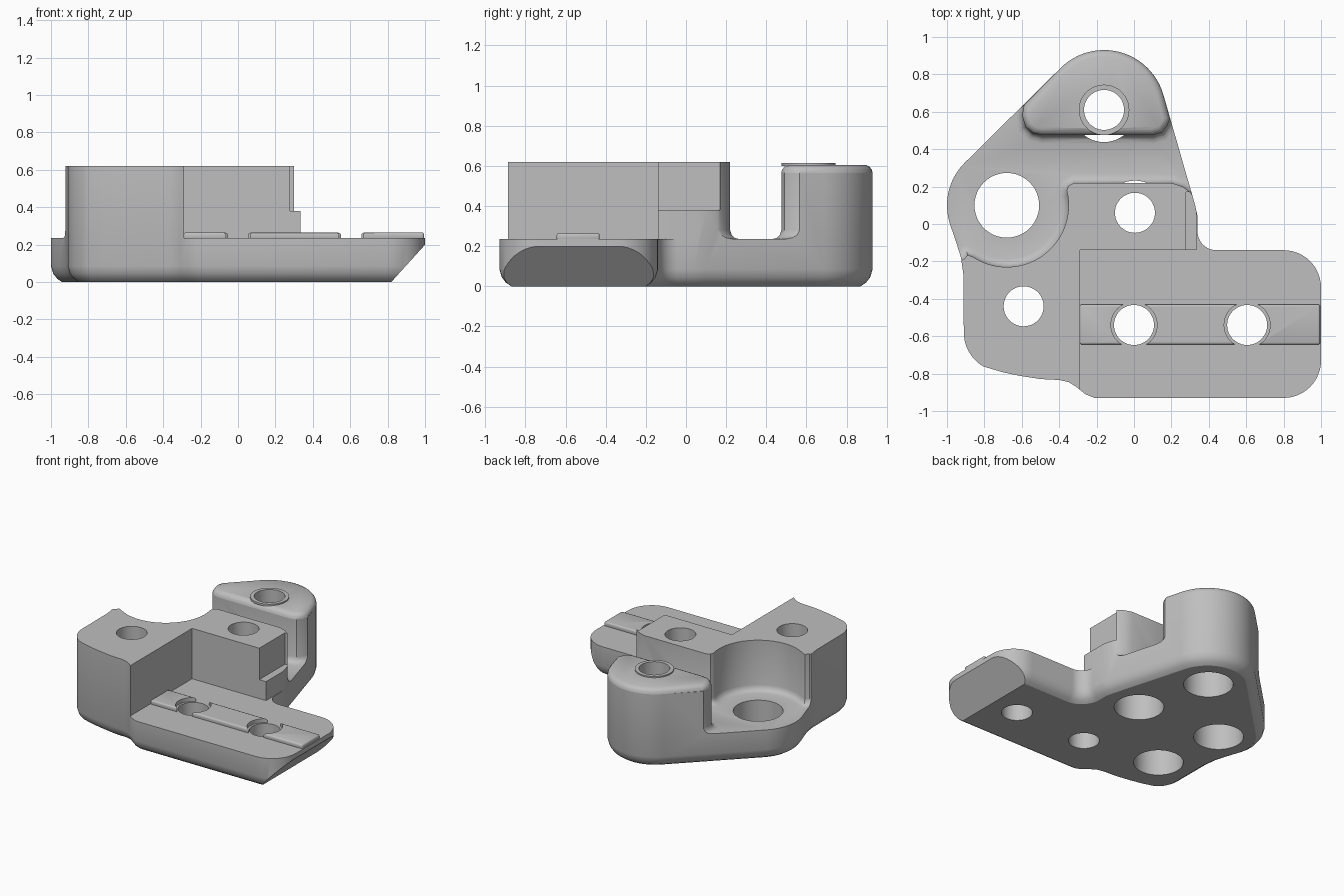
import bpy, bmesh, math
from mathutils import Vector, Matrix

cube = bpy.data.objects.get("Cube")
if cube:
    bpy.data.objects.remove(cube, do_unlink=True)

# Material
grey = bpy.data.materials.new("plain grey")
grey.use_nodes = True
GREY = (0.52, 0.52, 0.52, 1)
grey.diffuse_color = GREY
grey.node_tree.nodes["Principled BSDF"].inputs["Base Color"].default_value = GREY


def arc(cx, cy, r, a0, a1, n=12):
    angles = [math.radians(a0 + (a1 - a0) * i / n) for i in range(n + 1)]
    return [(cx + r * math.cos(a), cy + r * math.sin(a)) for a in angles]


def inset(points, d):
    """Move a counter-clockwise outline inwards by d."""
    out = []
    for i, p in enumerate(points):
        p = Vector(p)
        a = (p - Vector(points[i - 1])).normalized()
        b = (Vector(points[(i + 1) % len(points)]) - p).normalized()
        na, nb = Vector((-a.y, a.x)), Vector((-b.y, b.x))
        out.append(p + (na + nb) * d / max(1 + na.dot(nb), 0.4))
    return out


def loft(name, points, layers):
    """Stack copies of an outline; each layer is (inset, height)."""
    area = sum(points[i - 1][0] * p[1] - p[0] * points[i - 1][1] for i, p in enumerate(points))
    if area < 0:
        points = points[::-1]
    bm = bmesh.new()
    rings = [[bm.verts.new((x, y, z)) for x, y in inset(points, d)] for d, z in layers]
    n = len(points)
    for low, high in zip(rings, rings[1:]):
        for i in range(n):
            j = (i + 1) % n
            bm.faces.new((low[i], low[j], high[j], high[i]))
    bm.faces.new(rings[0][::-1])
    bm.faces.new(rings[-1])
    mesh = bpy.data.meshes.new(name)
    bm.to_mesh(mesh)
    bm.free()
    obj = bpy.data.objects.new(name, mesh)
    mesh.materials.append(grey)
    bpy.context.collection.objects.link(obj)
    return obj


def box(name, x0, x1, y0, y1, z0, z1):
    return loft(name, [(x0, y0), (x1, y0), (x1, y1), (x0, y1)], [(0, z0), (0, z1)])


def cylinder(name, centre, r, z0, z1):
    return loft(name, arc(*centre, r, 0, 352.5, 47), [(0, z0), (0, z1)])


def activate(obj):
    bpy.ops.object.select_all(action="DESELECT")
    obj.select_set(True)
    bpy.context.view_layer.objects.active = obj


def cut(obj, cutters):
    activate(obj)
    for c in cutters:
        c.hide_render = True
        mod = obj.modifiers.new("cut", "BOOLEAN")
        mod.operation, mod.solver, mod.object = "DIFFERENCE", "EXACT", c
        bpy.ops.object.modifier_apply(modifier=mod.name)


FLOOR, TOP, SHOULDER, POST_TOP = 0.235, 0.62, 0.565, 0.605
POST, EYE = (-0.16, 0.61), (-0.68, 0.1)
POST_ARC = arc(-0.16, 0.6, 0.33, 16, 135, 24)

# Body outline, counter-clockwise from the back post
outline = (POST_ARC + arc(*EYE, 0.32, 135, 198, 12)
           + [(-0.95, -0.1), (-0.925, -0.18), (-0.912, -0.27)]
           + arc(-0.7, -0.58, 0.21, 180, 240, 10)
           + [(-0.7, -0.793), (-0.61, -0.812), (-0.5, -0.829), (-0.4, -0.834),
              (-0.35, -0.845), (-0.31, -0.87), (-0.26, -0.91), (-0.21, -0.93)]
           + arc(0.8, -0.73, 0.2, -90, 0) + arc(0.8, -0.34, 0.2, 0, 90)
           + arc(0.44, -0.04, 0.1, 270, 180) + [(0.34, 0.04), (0.327, 0.1)])
body = loft("bracket_body", outline,
            [(0.06, 0), (0.033, 0.018), (0.012, 0.045), (0, 0.085), (0, TOP)])

# Pocket between post and block, with a filleted floor edge
post_front = [(-0.588, 0.635), (-0.598, 0.58), (-0.58, 0.52), (-0.54, 0.485), (-0.49, 0.475),
              (0.1, 0.475), (0.15, 0.49), (0.18, 0.53), (0.192, 0.565)]
pocket = ([(-1.3, 0.7)] + post_front
          + [(0.8, 0.62), (0.8, 0.1), (0.33, 0.13), (0.3, 0.17), (0.26, 0.2), (0.2, 0.22),
             (-0.32, 0.22), (-0.35, 0.205)]
          + arc(*EYE, 0.33, 14, -123, 28) + [(-0.89, -0.165), (-0.91, -0.19), (-1.3, -0.25)])
pocket_cutter = loft("pocket_cutter", pocket,
                     [(0.045, FLOOR), (0.022, 0.242), (0.007, 0.257), (0, 0.28), (0, 1)])

# Slanted underside at the rail end
slant = loft("slant_cutter", [(0.81, -0.01), (1.005, 0.205), (1.2, 0.205), (1.2, -0.01)],
             [(0, 0), (0, 1.2)])
slant.data.transform(Matrix.Rotation(math.pi / 2, 4, "X"))

shape_cutters = [
    pocket_cutter, slant,
    box("rail_cutter", -0.29, 1.5, -1.5, -0.14, FLOOR, 1),
    box("ledge_side_cutter", 0.335, 1.5, -0.2, 0.17, FLOOR, 1),
    box("ledge_top_cutter", 0.278, 1.5, -0.2, 0.17, 0.38, 1),
    box("post_top_cutter", -1, 1, 0.4, 1.2, SHOULDER, 1),
]
cut(body, shape_cutters)

# Rounded cap on the post, with a thin lip round its hole
cap = loft("post_cap", POST_ARC + post_front,
           [(0, SHOULDER), (0.004, 0.581), (0.015, 0.595), (0.035, POST_TOP)])
lip = cylinder("post_lip", POST, 0.135, POST_TOP - 0.005, 0.615)

# Raised rail with softened edges
rail = box("rail", -0.29, 0.995, -0.645, -0.43, FLOOR - 0.01, 0.265)
activate(rail)
bevel = rail.modifiers.new("bevel", "BEVEL")
bevel.width, bevel.segments = 0.012, 3
bpy.ops.object.modifier_apply(modifier=bevel.name)

# Holes and counterbores
RAIL_HOLES = [(0, -0.54), (0.605, -0.54)]
TALL_HOLES = [POST, (0.005, 0.06), (-0.59, -0.44)]
holes = [cylinder("hole_cutter", c, 0.107, -0.1, 1) for c in RAIL_HOLES + TALL_HOLES]
bores = [cylinder("bore_cutter", c, 0.172, -0.1, 0.35) for c in TALL_HOLES]
eye_hole = cylinder("eye_cutter", EYE, 0.173, -0.1, 1)
reliefs = [cylinder("relief_cutter", c, 0.123, -0.1, 1) for c in RAIL_HOLES]
cut(body, holes + bores + [eye_hole])
cut(cap, holes[2:3])
cut(lip, holes[2:3])
cut(rail, reliefs)

for c in shape_cutters + holes + bores + reliefs + [eye_hole]:
    bpy.data.objects.remove(c, do_unlink=True)

for part in (body, cap, lip, rail):
    activate(part)
    bpy.ops.object.shade_smooth_by_angle(angle=math.radians(32))
